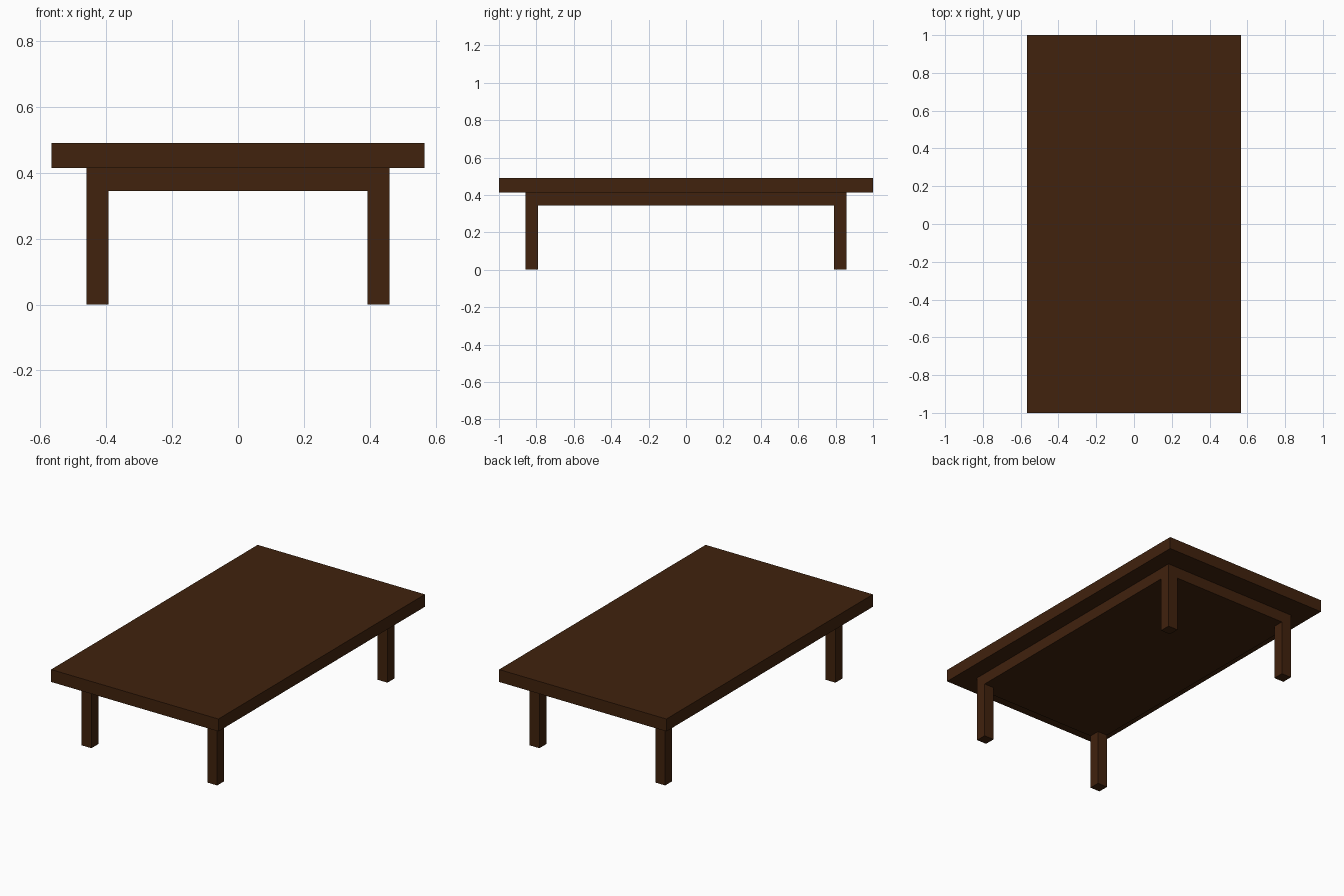
import bpy

if "Cube" in bpy.data.objects:
    bpy.data.objects.remove(bpy.data.objects["Cube"])

wood = bpy.data.materials.new("dark brown wood")
wood.diffuse_color = (0.052, 0.016, 0.004, 1)
wood.use_nodes = True
wood.node_tree.nodes["Principled BSDF"].inputs["Base Color"].default_value = wood.diffuse_color


def box(name, x0, x1, y0, y1, z0, z1):
    bpy.ops.mesh.primitive_cube_add(size=1, location=((x0 + x1) / 2, (y0 + y1) / 2, (z0 + z1) / 2))
    ob = bpy.context.object
    ob.name = name
    ob.scale = (x1 - x0, y1 - y0, z1 - z0)
    bpy.ops.object.transform_apply(location=False, rotation=False, scale=True)
    ob.data.materials.append(wood)
    return ob


TOP_Z, UNDER_Z, APRON_Z = 0.49, 0.414, 0.344
X, Y, T = 0.46, 0.858, 0.067  # leg outer faces and leg thickness

# Table top
box("table_top", -0.567, 0.567, -1, 1, UNDER_Z, TOP_Z)

# Solid frame under the top, flush with the legs
box("under_frame", -X, X, -Y, Y, APRON_Z, UNDER_Z)

# Four square legs
for sx, side in ((-1, "left"), (1, "right")):
    for sy, end in ((-1, "front"), (1, "back")):
        cx, cy, h = sx * (X - T / 2), sy * (Y - T / 2), T / 2
        box(f"{end}_{side}_leg", cx - h, cx + h, cy - h, cy + h, 0, APRON_Z)
